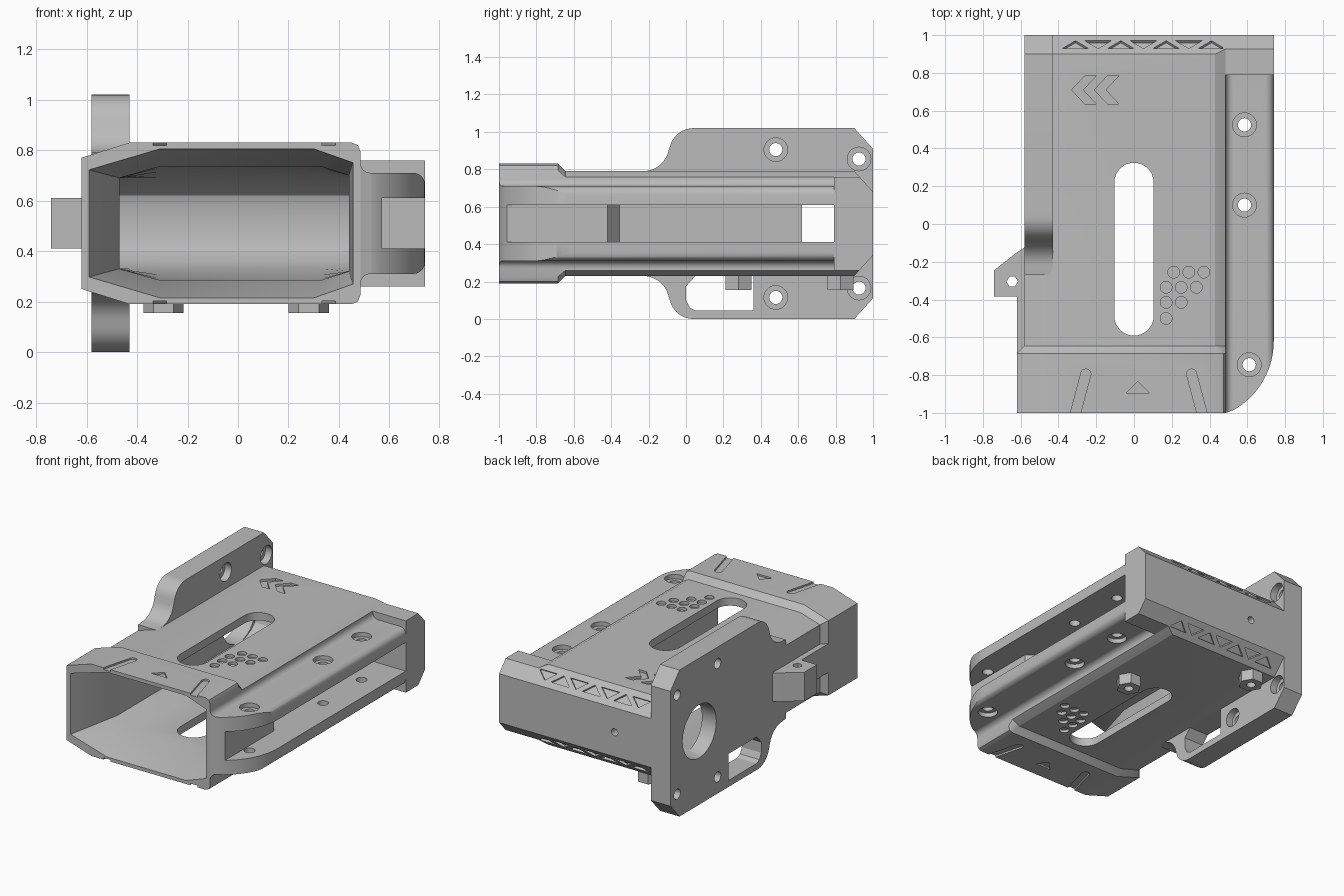
import bpy, bmesh, math
from mathutils import Vector

if "Cube" in bpy.data.objects:
    bpy.data.objects.remove(bpy.data.objects["Cube"])

MID = 0.51  # height of the horizontal symmetry plane

grey = bpy.data.materials.new("matte grey")
grey.use_nodes = True
grey.diffuse_color = (0.5, 0.5, 0.5, 1)
grey.node_tree.nodes["Principled BSDF"].inputs["Base Color"].default_value = (0.5, 0.5, 0.5, 1)


def loft(name, rings):
    """Closed solid through a list of equally long rings of 3D points."""
    bm = bmesh.new()
    rows = [[bm.verts.new(p) for p in ring] for ring in rings]
    n = len(rows[0])
    for a, b in zip(rows, rows[1:]):
        for i in range(n):
            bm.faces.new((a[i], a[(i + 1) % n], b[(i + 1) % n], b[i]))
    bm.faces.new(rows[0])
    bm.faces.new(rows[-1])
    bmesh.ops.recalc_face_normals(bm, faces=bm.faces)
    mesh = bpy.data.meshes.new(name)
    bm.to_mesh(mesh)
    bm.free()
    mesh.materials.append(grey)
    obj = bpy.data.objects.new(name, mesh)
    bpy.context.collection.objects.link(obj)
    return obj


PLACE = {"x": lambda p, q, h: (h, p, q),
         "y": lambda p, q, h: (p, h, q),
         "z": lambda p, q, h: (p, q, h)}


def prism(name, axis, pts, lo, hi):
    return loft(name, [[PLACE[axis](p, q, h) for p, q in pts] for h in (lo, hi)])


def arc(cx, cy, r, start, end, steps):
    return [(cx + r * math.cos(math.radians(start + (end - start) * i / steps)),
             cy + r * math.sin(math.radians(start + (end - start) * i / steps)))
            for i in range(steps + 1)]


def circle(cx, cy, r, sides=32):
    return arc(cx, cy, r, 0, 360, sides)[:-1]


def rect(x0, x1, y0, y1):
    return [(x0, y0), (x1, y0), (x1, y1), (x0, y1)]


def mirrored(half):
    """Add the lower half of a section that is symmetric about MID."""
    return half + [(p, 2 * MID - q) for p, q in reversed(half)]


def cut(obj, cutters):
    bpy.context.view_layer.objects.active = obj
    for c in cutters:
        mod = obj.modifiers.new("cut", "BOOLEAN")
        mod.operation, mod.solver, mod.object = "DIFFERENCE", "EXACT", c
        bpy.ops.object.modifier_apply(modifier=mod.name)


def ring(y, half):
    return [(p, y, q) for p, q in mirrored(half)]


# Housing shell with a flared mouth
flare = [(-.62, .77), (-.43, .83), (.45, .83), (.475, .82), (.485, .795)]
main = [(-.58, .745), (-.43, .79), (.43, .79), (.46, .775), (.485, .76)]
housing = loft("housing", [ring(-1, flare), ring(-.685, flare), ring(-.645, main), ring(1, main)])

# Mounting plate on the right side, with swept ends
upper = [(-.27, .70), (-.27, .785)] + arc(-.23, .93, .14, -90, -15, 10) \
    + arc(.04, .89, .13, 165, 90, 10) + [(.9, 1.02), (1, .91)]
plate = prism("side_plate", "x", mirrored(upper), -.58, -.43)

# Side rail with filleted root and rounded lip
half = [(.46, .75)] + arc(.525, .75, .04, 180, 270, 6) + arc(.695, .665, .045, 90, 0, 6)
rail = prism("side_rail", "y", mirrored(half), -1, .8)
block = prism("rear_block", "y", rect(.47, .74, .26, .76), .79, 1)

# Lug on the right wall with its strip
lug = prism("side_lug", "z", [(-.56, -.11), (-.62, -.15), (-.74, -.245), (-.74, -.385),
                              (-.62, -.385), (-.62, -.7), (-.56, -.7)], .41, .61)

# Hexagonal feet under the floor
feet = []
for x, y in ((.28, .28), (-.295, .825)):
    foot = prism("foot", "z", circle(x, y, .08, 6), .155, .25)
    hole = prism("foot_bore", "z", circle(x, y, .03, 20), .1, .22)
    cut(foot, [hole])
    bpy.data.objects.remove(hole)
    feet.append(foot)

helpers = []


def cutter(axis, pts, lo, hi):
    obj = prism("cutter", axis, pts, lo, hi)
    obj.hide_render = True
    helpers.append(obj)
    return obj


def both(pts, top, depth):
    """Shallow recess in the roof and its twin in the floor."""
    low = 2 * MID - top
    return [cutter("z", pts, top - depth, top + .05), cutter("z", pts, low - .05, low + depth)]


# Cavity: tapered mouth, straight run and rounded end
mouth = [(-.594, .723), (-.31, .807), (.3, .807), (.456, .752)]
bore = [(-.47, .69), (-.31, .735), (.33, .735), (.44, .70)]
rings = [ring(-1.01, mouth), ring(-.66, bore), ring(.45, bore)]
for i in range(1, 7):
    a = math.radians(15 * i)
    top = .58 + .155 * math.cos(a)
    rings.append(ring(.45 + .42 * math.sin(a), [(p, min(q, top - .001 * abs(p))) for p, q in bore]))
cavity = loft("cutter", rings)
cavity.hide_render = True
helpers.append(cavity)

# Rear chamfers above and below
wedge = [(.9, .79), (1.02, .658), (1.02, .9), (.9, .9)]
chamfers = [cutter("x", wedge, -.43, .9),
            cutter("x", [(p, 2 * MID - q) for p, q in wedge], -.43, .9)]

# Large openings
port = cutter("x", circle(.68, MID, .185, 48), -.8, -.3)
window = cutter("x", rect(.62, .81, .41, .61), .38, .6)
slot = cutter("z", arc(0, .22, .104, 0, 180, 16) + arc(0, -.487, .104, 180, 360, 16), 0, 1)
rear_hole = cutter("y", circle(-.15, MID, .025, 20), .92, 1.1)
shell_cuts = [cavity] + chamfers + [port, window, slot, rear_hole]

# Vent dimples
for y, xs in ((-.255, (.21, .29, .37)), (-.335, (.17, .25, .33)), (-.415, (.17, .25)), (-.5, (.17,))):
    for x in xs:
        shell_cuts += both(circle(x, y, .031, 20), .79, .02)

# Chevrons on the roof
for x in (-.33, -.21):
    shell_cuts.append(cutter("z", [(x, .71), (x + .07, .785), (x + .13, .785), (x + .06, .71),
                                   (x + .13, .635), (x + .07, .635)], .775, .85))

# Mouth grooves and arrow
for x, s in ((-.255, -1), (.305, 1)):
    groove = [(x + s * .06 + .027, -1.02)] + arc(x, -.795, .027, 0, 180, 8) + [(x + s * .06 - .027, -1.02)]
    shell_cuts += both(groove, .83, .012)
shell_cuts += both([(-.04, -.895), (.08, -.895), (.02, -.835)], .83, .012)

# Alternating triangles sunk into the rear chamfers
slope = Vector((0, .1, -.11)).normalized()
normal = Vector((0, .11, .1)).normalized()
for i in range(7):
    x, s = -.31 + .12 * i, 1 if i % 2 == 0 else -1
    tri = [(x - .07, .074 + s * .031), (x + .07, .074 + s * .031), (x, .074 - s * .031)]
    for flip in (False, True):
        layers = []
        for h in (-.015, .03):
            pts = [Vector((p, .9, .79)) + slope * (.148 - q) + normal * h for p, q in tri]
            layers.append([(v.x, v.y, 2 * MID - v.z if flip else v.z) for v in pts])
        t = loft("cutter", layers)
        t.hide_render = True
        helpers.append(t)
        shell_cuts.append(t)
cut(housing, shell_cuts)

# Plate: port, finger window and counterbored holes
grip = [(.05, .23), (0, .175), (0, .1), (.02, .06), (.05, .045), (.36, .045), (.36, .23)]
plate_cuts = [cavity, port, cutter("x", grip, -.7, -.3)]
for y, z in ((.48, .905), (.925, .855), (.48, .115), (.925, .165)):
    plate_cuts += [cutter("x", circle(y, z, .035), -.7, -.3), cutter("x", circle(y, z, .063), -.48, -.3)]
cut(plate, plate_cuts)

# Rail: curved front corner, stepped side channel and screw holes
corner = arc(.32, -.62, .42, 0, -60, 12) + [(.485, -1), (.485, -1.1), (.9, -1.1), (.9, -.62)]
channel = [(.57, -1.05), (.57, -.42), (.45, -.33), (.45, .85), (.9, .85), (.9, -1.05)]
rail_cuts = [cutter("z", corner, 0, 1), cutter("z", channel, .41, .61)]
for x, y, low in ((.585, .525, 0), (.585, .1, 0), (.61, -.745, .33)):
    rail_cuts += [cutter("z", circle(x, y, .035), low, 1)] + both(circle(x, y, .063), .71, .03)
cut(rail, rail_cuts)

cut(block, chamfers)
cut(lug, [cutter("z", circle(-.645, -.305, .03, 6), .3, .7)])

for h in helpers:
    bpy.data.objects.remove(h)

# Smooth the curved surfaces, keep machined edges crisp
bpy.ops.object.select_all(action="DESELECT")
for obj in [housing, plate, rail, block, lug] + feet:
    obj.select_set(True)
    bpy.context.view_layer.objects.active = obj
bpy.ops.object.shade_smooth_by_angle(angle=math.radians(25))
